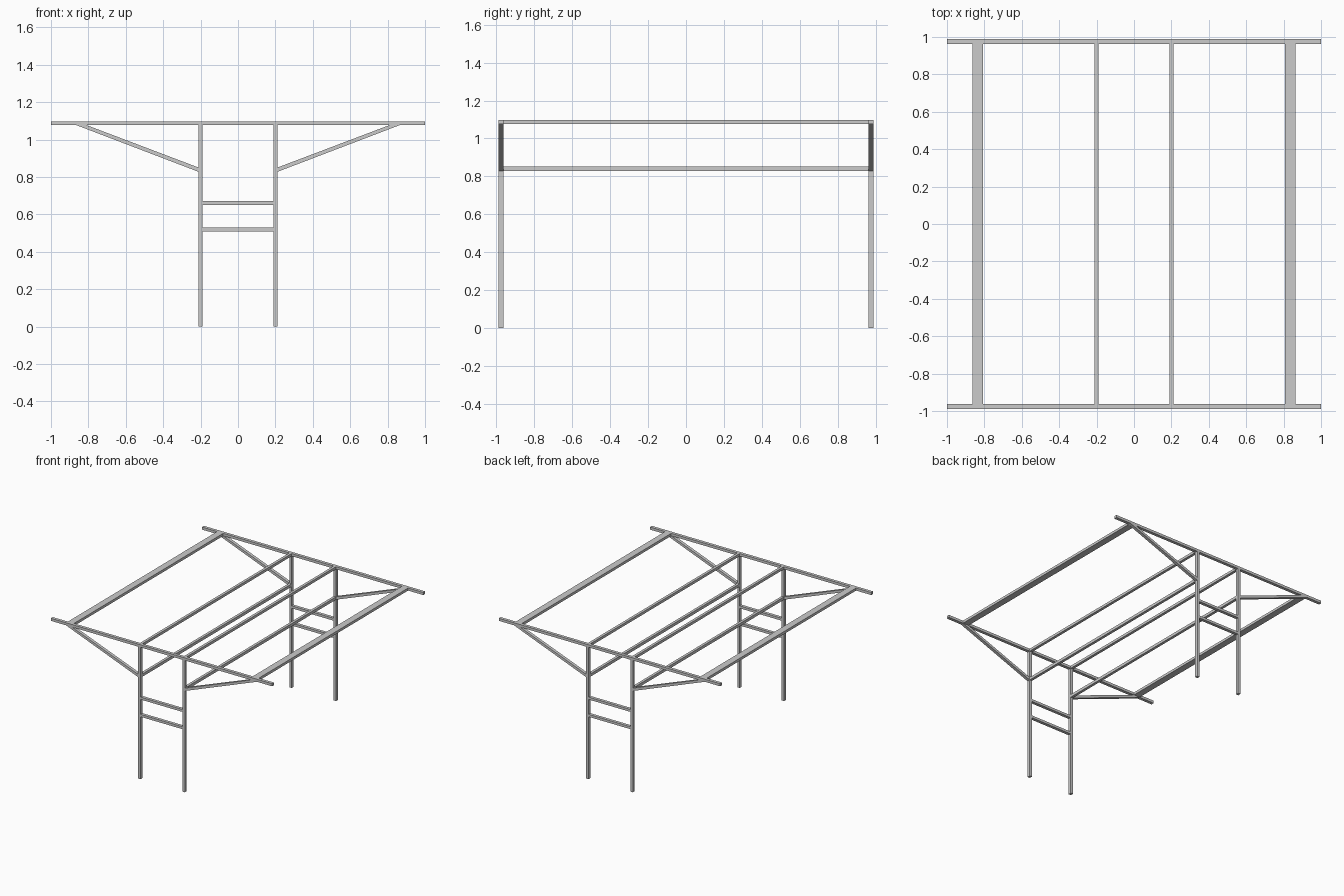
import bpy, bmesh

if "Cube" in bpy.data.objects:
    bpy.data.objects.remove(bpy.data.objects["Cube"])

T = 0.011            # half thickness of a bar in x
Y0, Y1 = 0.963, 0.988  # inner and outer y of each end frame
TOP0, TOP1 = 1.077, 1.098
BR0, BR1 = 0.828, 0.851  # brace height at the post


def prism(name, profile, ya, yb):
    """Extrude an x-z profile along y."""
    bm = bmesh.new()
    face = bm.faces.new([bm.verts.new((x, ya, z)) for x, z in profile])
    ext = bmesh.ops.extrude_face_region(bm, geom=[face])
    verts = [v for v in ext["geom"] if isinstance(v, bmesh.types.BMVert)]
    bmesh.ops.translate(bm, verts=verts, vec=(0, yb - ya, 0))
    bmesh.ops.recalc_face_normals(bm, faces=bm.faces)
    mesh = bpy.data.meshes.new(name)
    bm.to_mesh(mesh)
    bm.free()
    obj = bpy.data.objects.new(name, mesh)
    bpy.context.collection.objects.link(obj)
    return obj


def bar(name, xa, xb, za, zb, ya, yb):
    return prism(name, [(xa, za), (xb, za), (xb, zb), (xa, zb)], ya, yb)


# End frames: top beam, rungs, posts and sloping braces
for end, ys in (("front", (-Y1, -Y0)), ("back", (Y0, Y1))):
    bar(end + "_top_beam", -1, 1, TOP0, TOP1, *ys)
    for label, z in (("lower", 0.52), ("upper", 0.661)):
        bar(f"{end}_{label}_rung", -0.2 + T, 0.2 - T, z - 0.01, z + 0.01, *ys)
    for side, s in (("left", -1), ("right", 1)):
        bar(f"{end}_{side}_post", s * 0.2 - T, s * 0.2 + T, 0, TOP0, *ys)
        prism(f"{end}_{side}_brace",
              [(s * (0.2 + T), BR0), (s * 0.863, TOP0),
               (s * 0.808, TOP0), (s * (0.2 + T), BR1)], *ys)

# Long rails joining the two end frames
for side, s in (("left", -1), ("right", 1)):
    bar(side + "_ridge_rail", s * 0.2 - T, s * 0.2 + T, TOP0, TOP1, -Y0, Y0)
    bar(side + "_lower_rail", s * 0.2 - T, s * 0.2 + T, BR0, BR1, -Y0, Y0)
    bar(side + "_outer_rail", s * 0.8355 - 0.0275, s * 0.8355 + 0.0275,
        TOP0, TOP1, -Y0, Y0)
